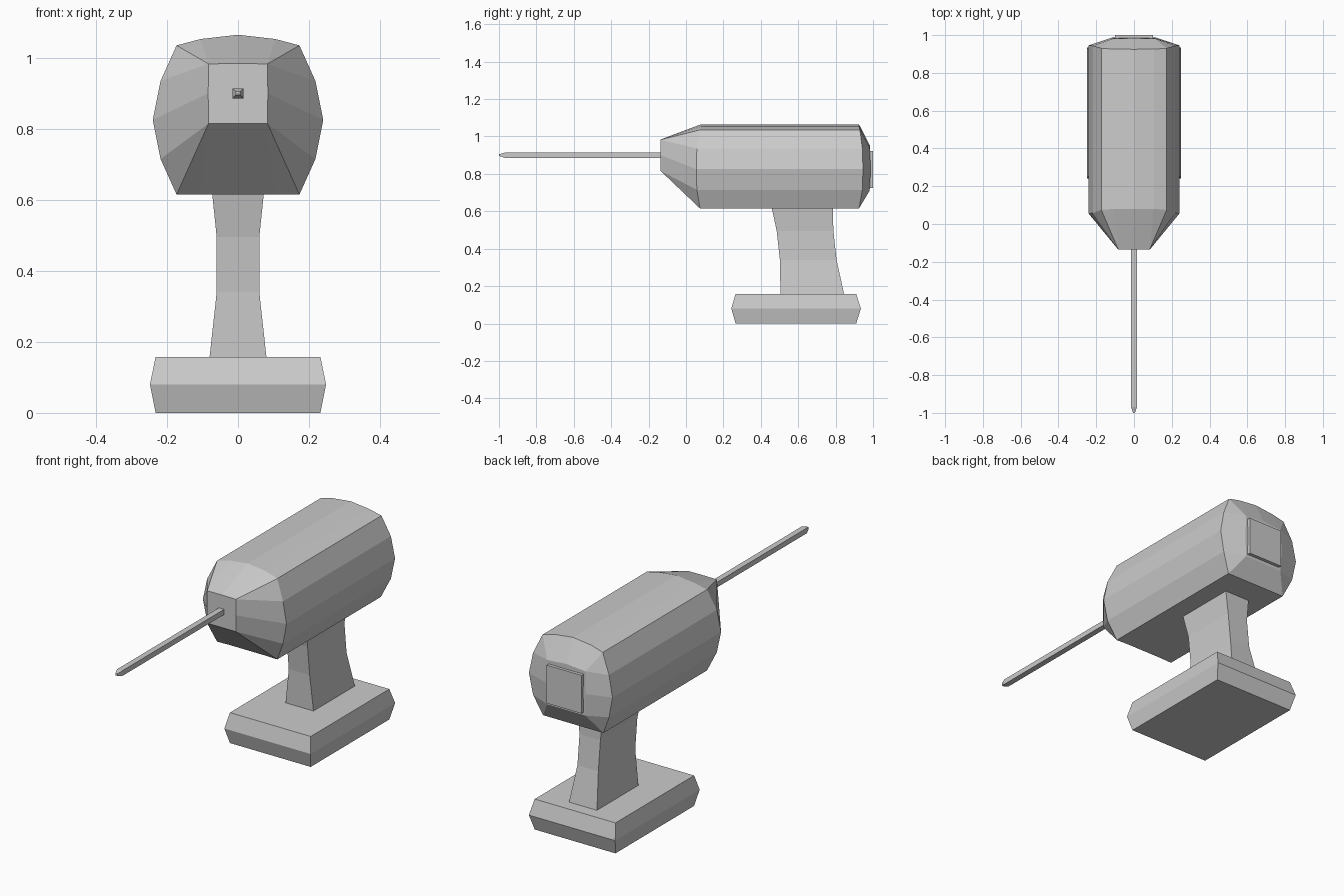
import bpy, bmesh

if "Cube" in bpy.data.objects:
    bpy.data.objects.remove(bpy.data.objects["Cube"])


def loft(name, rings, cap_start=True, cap_end=True):
    """Skin a list of equal-sized closed rings; a one-point end ring becomes a tip."""
    bm = bmesh.new()
    vr = [[bm.verts.new(p) for p in r] for r in rings]
    for a, b in zip(vr, vr[1:]):
        n = len(a)
        for i in range(n):
            j = (i + 1) % n
            if len(b) == 1:
                bm.faces.new((a[i], a[j], b[0]))
            else:
                bm.faces.new((a[i], a[j], b[j], b[i]))
    if cap_start:
        bm.faces.new(vr[0])
    if cap_end and len(vr[-1]) > 2:
        bm.faces.new(vr[-1])
    # collapsed corners become clean triangles
    bmesh.ops.remove_doubles(bm, verts=bm.verts, dist=0.0005)
    bmesh.ops.recalc_face_normals(bm, faces=bm.faces)
    me = bpy.data.meshes.new(name)
    bm.to_mesh(me)
    bm.free()
    ob = bpy.data.objects.new(name, me)
    bpy.context.collection.objects.link(ob)
    return ob


def mirrored(half, top):
    """Right half listed bottom to top, plus one centre point, mirrored in x."""
    return half + [top] + [(-x, y, z) for x, y, z in reversed(half)]


def rect_z(x, y0, y1, z):
    return [(-x, y0, z), (x, y0, z), (x, y1, z), (-x, y1, z)]


def rect_y(x, z0, z1, y):
    return [(-x, y, z0), (x, y, z0), (x, y, z1), (-x, y, z1)]


# Motor housing: section (x, z), front y and back y of each lengthwise edge
section = [(0.105, 0.615, 0.078, 0.925), (0.173, 0.615, 0.075, 0.925),
           (0.218, 0.715, 0.058, 0.943), (0.24, 0.825, 0.055, 0.946),
           (0.218, 0.935, 0.058, 0.943), (0.173, 1.035, 0.075, 0.93),
           (0.105, 1.053, 0.08, 0.926)]
front = mirrored([(x, yf, z) for x, z, yf, yb in section], (0, 0.08, 1.065))
back = mirrored([(x, yb, z) for x, z, yf, yb in section], (0, 0.925, 1.065))

# Nose face and rear face, with corners shared by three section edges
lo, mid, hi = (0.083, -0.135, 0.815), (0.084, -0.135, 0.9), (0.083, -0.135, 0.983)
nose = mirrored([lo, lo, lo, mid, hi, hi, hi], (0, -0.135, 0.984))
lo, mid, hi = (0.11, 0.982, 0.71), (0.115, 0.987, 0.825), (0.11, 0.982, 0.94)
rear = mirrored([lo, lo, lo, mid, hi, hi, hi], (0, 0.984, 0.95))
loft("motor_housing", [nose, front, back, rear])

# Rear plate
loft("rear_plate", [rect_y(0.1, 0.725, 0.923, 0.975), rect_y(0.1, 0.725, 0.923, 1.0)])

# Drill bit with pointed tip
loft("drill_bit", [rect_y(0.015, 0.886, 0.913, -0.13),
                   rect_y(0.015, 0.886, 0.913, -0.97),
                   rect_y(0.006, 0.895, 0.905, -0.998),
                   [(0, -1.0, 0.9)]])

# Handle
loft("handle", [rect_z(0.08, 0.505, 0.845, 0.158), rect_z(0.06, 0.502, 0.805, 0.34),
                rect_z(0.06, 0.485, 0.788, 0.495), rect_z(0.073, 0.458, 0.785, 0.62)])

# Battery base
loft("battery_base", [rect_z(0.232, 0.265, 0.91, 0.0), rect_z(0.248, 0.242, 0.935, 0.08),
                      rect_z(0.232, 0.265, 0.91, 0.158)])
